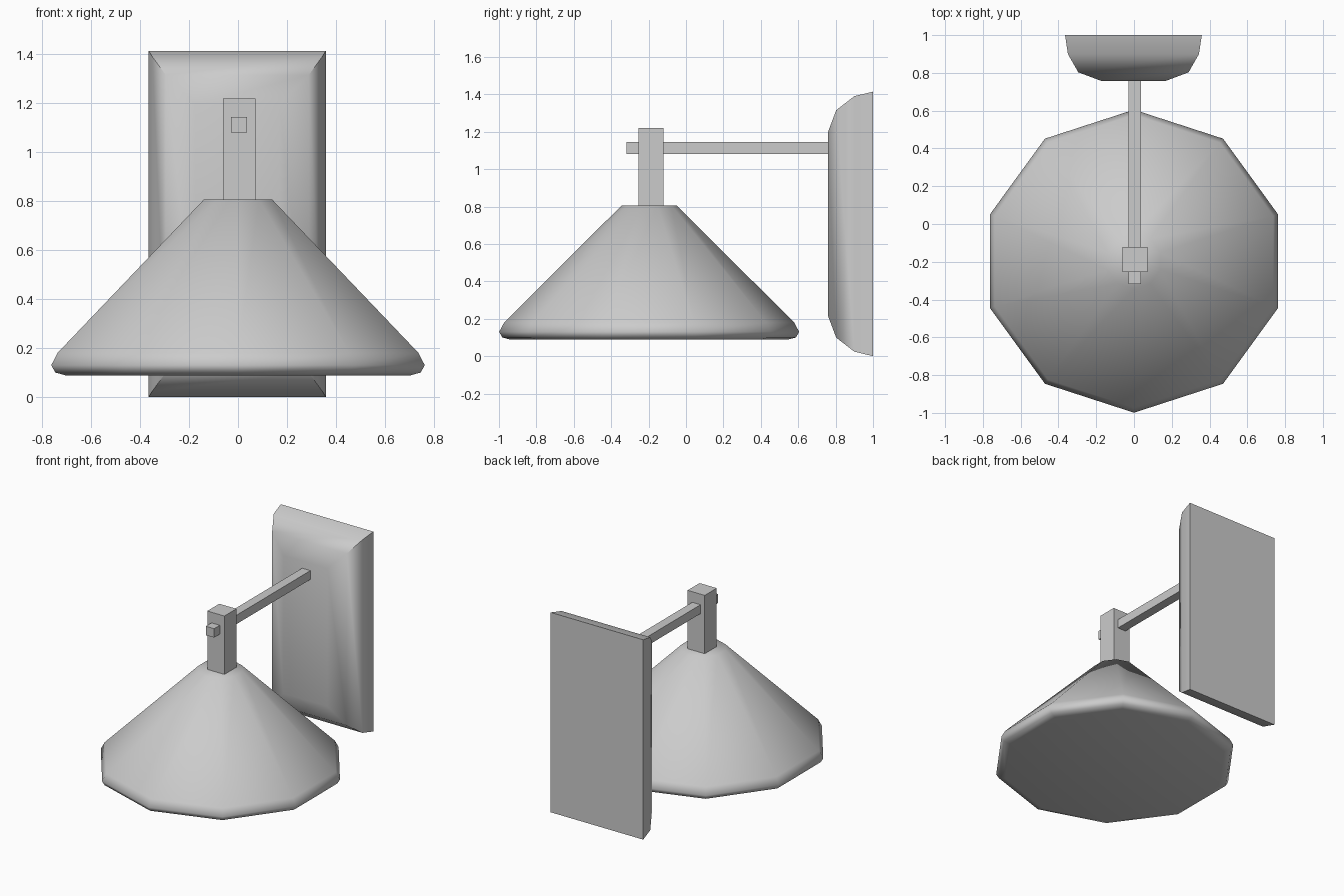
import bpy, bmesh
from math import sin, cos, pi, radians
from mathutils import Vector

if "Cube" in bpy.data.objects:
    bpy.data.objects.remove(bpy.data.objects["Cube"])

grey = bpy.data.materials.new("light grey")
grey.use_nodes = True
grey.diffuse_color = (0.6, 0.6, 0.6, 1)
grey.node_tree.nodes["Principled BSDF"].inputs["Base Color"].default_value = (0.6, 0.6, 0.6, 1)


def loft(name, rings, smooth=False):
    """Skin a stack of matching rings and cap both ends."""
    bm = bmesh.new()
    rows = [[bm.verts.new(p) for p in ring] for ring in rings]
    for low, high in zip(rows, rows[1:]):
        n = len(low)
        for i in range(n):
            j = (i + 1) % n
            bm.faces.new((low[i], low[j], high[j], high[i]))
    bm.faces.new(rows[0][::-1])
    bm.faces.new(rows[-1])
    bmesh.ops.recalc_face_normals(bm, faces=bm.faces)
    mesh = bpy.data.meshes.new(name)
    bm.to_mesh(mesh)
    bm.free()
    mesh.materials.append(grey)
    obj = bpy.data.objects.new(name, mesh)
    bpy.context.collection.objects.link(obj)
    if smooth:
        bpy.ops.object.select_all(action='DESELECT')
        obj.select_set(True)
        bpy.context.view_layer.objects.active = obj
        bpy.ops.object.shade_smooth_by_angle(angle=radians(60))
    return obj


def box(name, low, high):
    (x0, y0, z0), (x1, y1, z1) = low, high
    return loft(name, [[(x0, y0, z), (x1, y0, z), (x1, y1, z), (x0, y1, z)] for z in (z0, z1)])


# Ten-sided conical shade with a rounded rim and closed underside
def decagon(radius, z):
    return [Vector((radius * sin(i * pi / 5), -0.197 - radius * cos(i * pi / 5), z)) for i in range(10)]


shade_profile = [(0.74, 0.088), (0.785, 0.10), (0.802, 0.13), (0.775, 0.18), (0.147, 0.806)]
loft("lamp_shade", [decagon(r, z) for r, z in shade_profile], smooth=True)


# Wall plate with a rounded front border
def rectangle(half_width, half_height, y):
    return [(-0.003 + sx * half_width, y, 0.707 + sz * half_height)
            for sx, sz in ((-1, -1), (1, -1), (1, 1), (-1, 1))]


plate_profile = [(0.362, 0.707, 1.0), (0.347, 0.683, 0.9), (0.292, 0.608, 0.803), (0.172, 0.488, 0.758)]
loft("wall_plate", [rectangle(*p) for p in plate_profile], smooth=True)

# Square post on the shade, and the arm running through it to the plate
box("shade_post", (-0.062, -0.255, 0.79), (0.072, -0.121, 1.219))
box("support_arm", (-0.029, -0.318, 1.081), (0.036, 0.765, 1.144))
